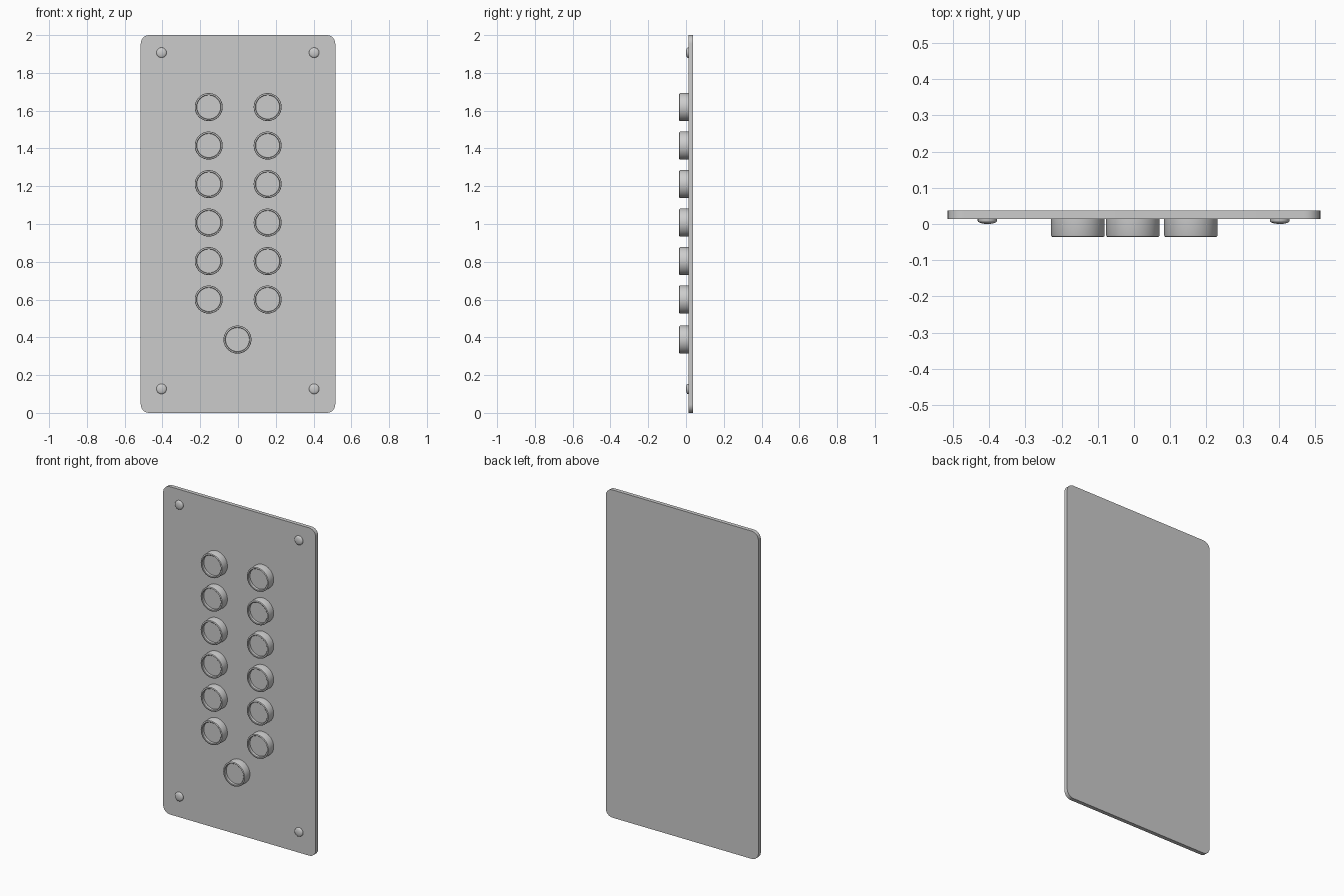
import bpy, bmesh
from math import sin, cos, pi, radians

if "Cube" in bpy.data.objects:
    bpy.data.objects.remove(bpy.data.objects["Cube"])

FRONT, PLATE_F, BACK = -0.036, 0.014, 0.038


def finish(bm, name):
    bmesh.ops.remove_doubles(bm, verts=bm.verts, dist=1e-5)
    bmesh.ops.recalc_face_normals(bm, faces=bm.faces)
    me = bpy.data.meshes.new(name)
    bm.to_mesh(me)
    bm.free()
    ob = bpy.data.objects.new(name, me)
    bpy.context.collection.objects.link(ob)
    bpy.ops.object.select_all(action='DESELECT')
    ob.select_set(True)
    bpy.context.view_layer.objects.active = ob
    bpy.ops.object.shade_smooth_by_angle(angle=radians(35))
    return ob


def lathe(name, profile, steps):
    """Spin a (radius, y) profile around the y axis."""
    bm = bmesh.new()
    vs = [bm.verts.new((r, y, 0)) for r, y in profile]
    es = [bm.edges.new(p) for p in zip(vs, vs[1:])]
    bmesh.ops.spin(bm, geom=vs + es, cent=(0, 0, 0), axis=(0, 1, 0),
                   angle=2 * pi, steps=steps, use_duplicate=False)
    return finish(bm, name)


def place(ob, name, spots):
    """Put the part at the first spot and linked copies at the rest."""
    for i, (x, z) in enumerate(spots):
        o = ob if i == 0 else ob.copy()
        if i:
            bpy.context.collection.objects.link(o)
        o.name = f"{name}_{i + 1}"
        o.location = (x, 0, z)


# back plate with rounded corners
W, R = 0.515, 0.045
bm = bmesh.new()
outline = []
for k, (cx, cz) in enumerate([(W - R, 2 - R), (R - W, 2 - R), (R - W, R), (W - R, R)]):
    for i in range(9):
        a = (k + i / 8) * pi / 2
        outline.append(bm.verts.new((cx + R * cos(a), PLATE_F, cz + R * sin(a))))
face = bm.faces.new(outline)
ext = bmesh.ops.extrude_face_region(bm, geom=[face], use_keep_orig=True)
for v in ext["geom"]:
    if isinstance(v, bmesh.types.BMVert):
        v.co.y = BACK
finish(bm, "plate")

# round push buttons: cup with a thin rim and a recessed face
button = lathe("button", [(0, PLATE_F + 0.004), (0.074, PLATE_F + 0.004),
                          (0.074, FRONT + 0.005), (0.0725, FRONT + 0.0015),
                          (0.070, FRONT), (0.065, FRONT),
                          (0.063, FRONT + 0.002), (0.063, FRONT + 0.018),
                          (0, FRONT + 0.018)], 48)
rows = [0.60 + 0.2038 * i for i in range(6)]
place(button, "button",
      [(x, z) for x in (-0.155, 0.157) for z in rows] + [(-0.003, 0.388)])

# domed corner screws
dome = [(0.027 * cos(a), 0.009 - 0.009 * sin(a)) for a in
        [i * pi / 12 for i in range(6)]] + [(0, 0)]
screw = lathe("screw", [(0, PLATE_F + 0.004), (0.027, PLATE_F + 0.004)] + dome, 24)
place(screw, "screw", [(x, z) for x in (-0.405, 0.403) for z in (0.127, 1.907)])
